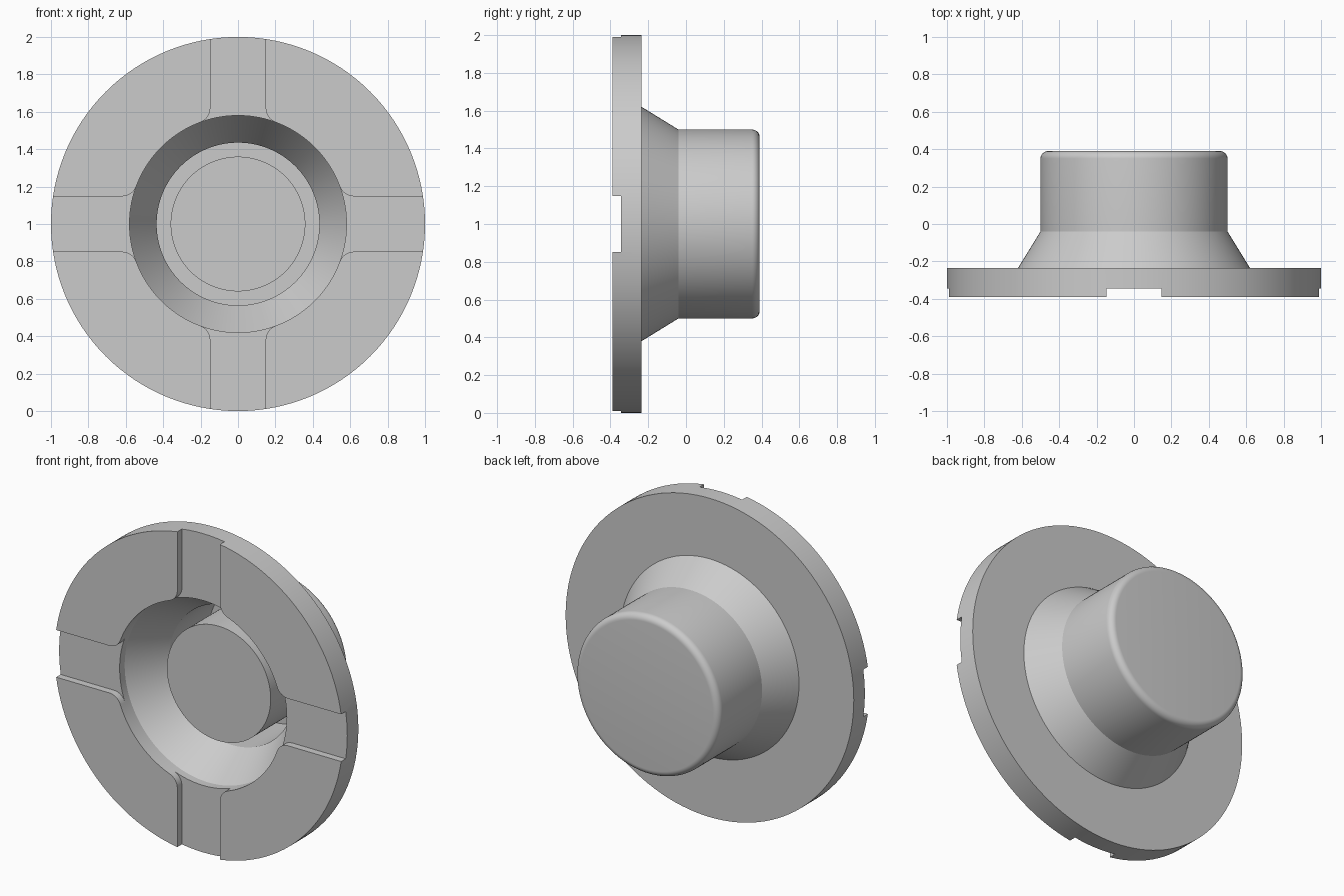
import bpy, bmesh, math
from mathutils import Matrix, Vector

if "Cube" in bpy.data.objects:
    bpy.data.objects.remove(bpy.data.objects["Cube"])

SEGMENTS = 128
CENTRE_Z = 1.0

grey = bpy.data.materials.new("plain_grey")
grey.diffuse_color = (0.6, 0.6, 0.6, 1)
grey.use_nodes = True
grey.node_tree.nodes["Principled BSDF"].inputs["Base Color"].default_value = grey.diffuse_color


def make_object(name, bm):
    bmesh.ops.recalc_face_normals(bm, faces=bm.faces[:])
    mesh = bpy.data.meshes.new(name)
    bm.to_mesh(mesh)
    bm.free()
    mesh.materials.append(grey)
    obj = bpy.data.objects.new(name, mesh)
    bpy.context.collection.objects.link(obj)
    obj.location.z = CENTRE_Z
    return obj


def lathe(name, profile):
    """Turn (radius, y) points about the y axis and cap both ends."""
    bm = bmesh.new()
    angles = [2 * math.pi * i / SEGMENTS for i in range(SEGMENTS)]
    rings = [[bm.verts.new((r * math.cos(a), y, r * math.sin(a))) for a in angles]
             for r, y in profile]
    for a, b in zip(rings, rings[1:]):
        for i in range(SEGMENTS):
            j = (i + 1) % SEGMENTS
            bm.faces.new((a[i], a[j], b[j], b[i]))
    bm.faces.new(rings[0])
    bm.faces.new(rings[-1])
    return make_object(name, bm)


# Flange, tapered neck, rounded cup and the post inside it
ROUND = 0.04
rounded_end = [(0.5 - ROUND + ROUND * math.cos(t), 0.39 - ROUND + ROUND * math.sin(t))
               for t in (math.pi / 2 * i / 8 for i in range(9))]
profile = [(0.36, -0.19), (0.36, 0.325), (0.435, 0.325), (0.435, -0.06),
           (0.58, -0.295), (0.58, -0.39), (1.0, -0.39), (1.0, -0.235),
           (0.62, -0.235), (0.5, -0.04)] + rounded_end
hub = lathe("flanged_hub", profile)

# Four radial grooves whose inner ends flare into the recess
HALF, FILLET, RECESS = 0.148, 0.08, 0.58
cv = HALF + FILLET
cu = math.sqrt((RECESS + FILLET) ** 2 - cv ** 2)
end_angle = math.pi + math.atan2(cv, cu)
side = [(1.1, HALF)]
for i in range(9):
    t = 1.5 * math.pi + (end_angle - 1.5 * math.pi) * i / 8
    side.append((cu + FILLET * math.cos(t), cv + FILLET * math.sin(t)))
side.append((0.47, side[-1][1]))
outline = side + [(u, -v) for u, v in reversed(side)]

bm = bmesh.new()
for k in range(4):
    turn = Matrix.Rotation(k * math.pi / 2, 4, 'Y')
    face = bm.faces.new([bm.verts.new(turn @ Vector((u, -0.5, v))) for u, v in outline])
    top = bmesh.ops.extrude_face_region(bm, geom=[face])["geom"]
    bmesh.ops.translate(bm, vec=(0, 0.155, 0),
                        verts=[g for g in top if isinstance(g, bmesh.types.BMVert)])
cutter = make_object("groove_cutter", bm)
cutter.hide_render = True

cut = hub.modifiers.new("grooves", 'BOOLEAN')
cut.operation = 'DIFFERENCE'
cut.solver = 'EXACT'
cut.object = cutter
bpy.context.view_layer.objects.active = hub
hub.select_set(True)
bpy.ops.object.modifier_apply(modifier=cut.name)
bpy.data.objects.remove(cutter)

bpy.ops.object.shade_smooth_by_angle(angle=math.radians(25))
